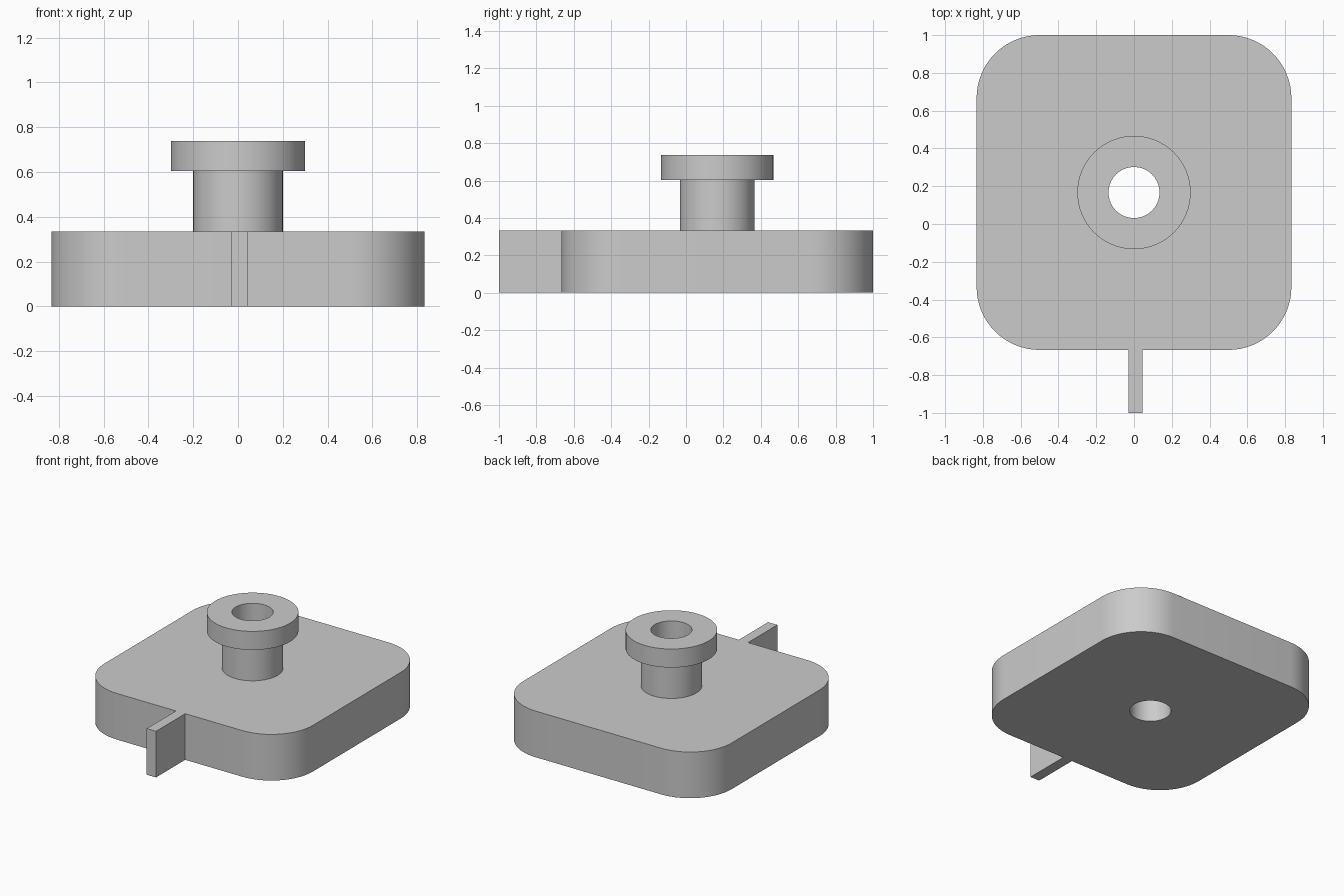
import bpy, bmesh
from math import cos, sin, pi, radians

cube = bpy.data.objects.get("Cube")
if cube:
    bpy.data.objects.remove(cube, do_unlink=True)

CENTRE_Y = 1 / 6
PLATE_HALF, PLATE_TOP = 5 / 6, 1 / 3
BORE, POST, FLANGE = 0.135, 0.2, 0.3

grey = bpy.data.materials.new("plain_grey")
grey.use_nodes = True
colour = (0.6, 0.6, 0.6, 1)
grey.diffuse_color = colour
grey.node_tree.nodes["Principled BSDF"].inputs["Base Color"].default_value = colour


def circle(radius, steps=64):
    return [(radius * cos(2 * pi * i / steps), radius * sin(2 * pi * i / steps))
            for i in range(steps)]


def rounded_square(half, radius, steps=16):
    points = []
    inner = half - radius
    for corner, (sx, sy) in enumerate([(1, 1), (-1, 1), (-1, -1), (1, -1)]):
        for i in range(steps + 1):
            a = (corner + i / steps) * pi / 2
            points.append((sx * inner + radius * cos(a), sy * inner + radius * sin(a)))
    return points


def extruded(name, outlines, bottom, top, centre_y=CENTRE_Y):
    """Fill the outlines (the second one is a hole) and extrude them upwards."""
    bm = bmesh.new()
    edges = []
    for outline in outlines:
        ring = [bm.verts.new((x, y + centre_y, bottom)) for x, y in outline]
        edges += [bm.edges.new((ring[i - 1], ring[i])) for i in range(len(ring))]
    bmesh.ops.triangle_fill(bm, use_beauty=True, use_dissolve=False, edges=edges)
    result = bmesh.ops.extrude_face_region(bm, geom=bm.faces[:], use_keep_orig=True)
    moved = [v for v in result["geom"] if isinstance(v, bmesh.types.BMVert)]
    bmesh.ops.translate(bm, verts=moved, vec=(0, 0, top - bottom))
    bmesh.ops.recalc_face_normals(bm, faces=bm.faces[:])
    mesh = bpy.data.meshes.new(name)
    bm.to_mesh(mesh)
    bm.free()
    mesh.materials.append(grey)
    obj = bpy.data.objects.new(name, mesh)
    bpy.context.collection.objects.link(obj)
    bpy.ops.object.select_all(action="DESELECT")
    obj.select_set(True)
    bpy.context.view_layer.objects.active = obj
    bpy.ops.object.shade_smooth_by_angle(angle=radians(30))
    return obj


# Base plate, post and flange share one through bore
extruded("base_plate", [rounded_square(PLATE_HALF, 1 / 3), circle(BORE)], 0, PLATE_TOP)
extruded("post", [circle(POST), circle(BORE)], PLATE_TOP, 0.603)
extruded("flange", [circle(FLANGE), circle(BORE)], 0.603, 0.737)

# Thin tab on the front edge, slightly off centre
left, right, front, back = 0.045, -0.029, -1.0, CENTRE_Y - PLATE_HALF
extruded("front_tab", [[(right, front), (left, front), (left, back), (right, back)]],
         0, PLATE_TOP, centre_y=0)
